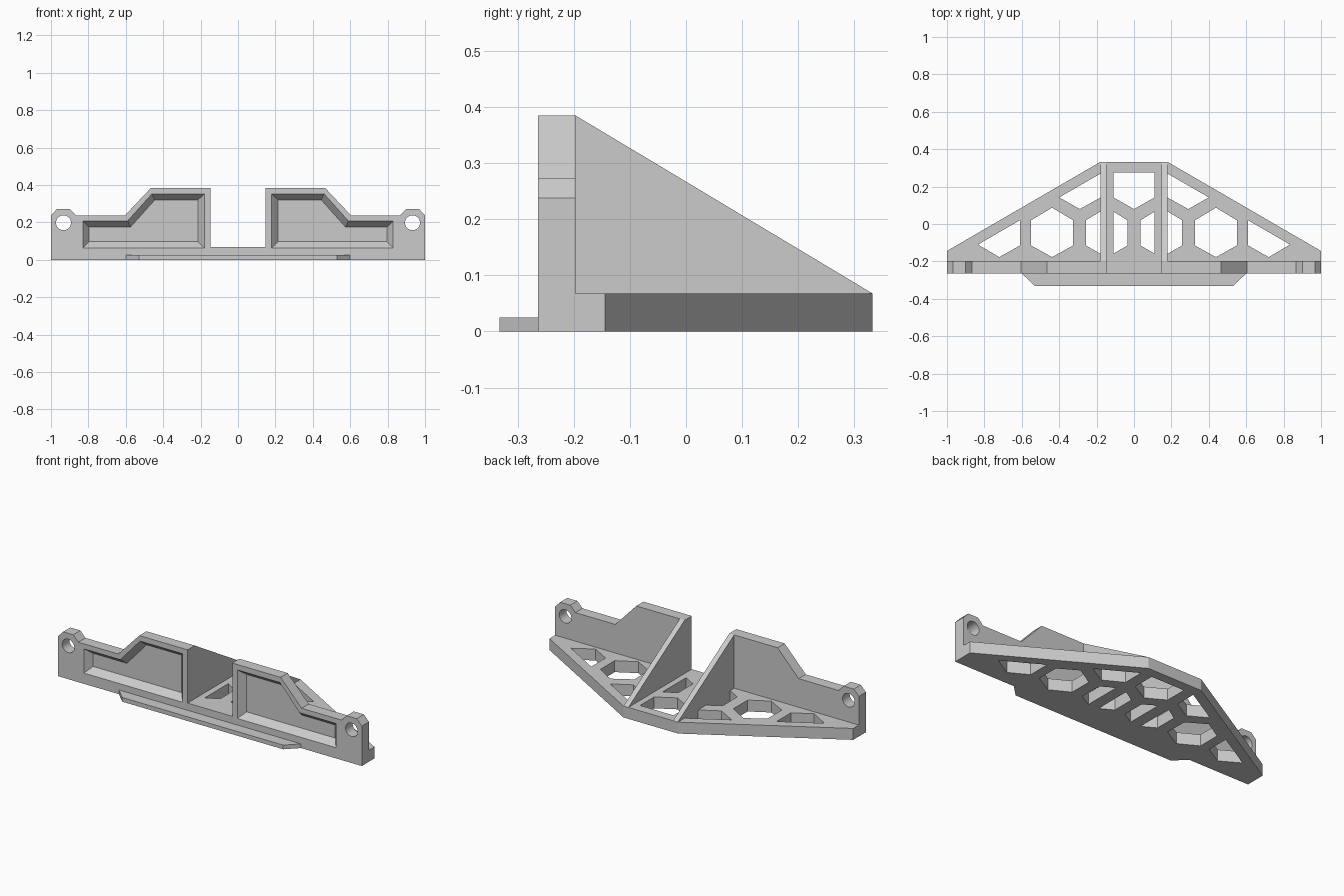
import bpy
import bmesh
import math

cube = bpy.data.objects.get("Cube")
if cube:
    bpy.data.objects.remove(cube, do_unlink=True)

grey = bpy.data.materials.new("plain grey")
grey.use_nodes = True
GREY = (0.6, 0.6, 0.6, 1)
grey.diffuse_color = GREY
grey.node_tree.nodes["Principled BSDF"].inputs["Base Color"].default_value = GREY

FRONT, BACK, REAR = -0.264, -0.197, 0.332   # plate front, plate back, base rear
BASE_H = 0.068
AXES = {"x": lambda a, b, d: (d, a, b),
        "y": lambda a, b, d: (a, d, b),
        "z": lambda a, b, d: (a, b, d)}


def loft(name, axis, rings):
    """Closed solid through (outline, depth) rings along an axis."""
    bm = bmesh.new()
    loops = [[bm.verts.new(AXES[axis](a, b, d)) for a, b in pts] for pts, d in rings]
    for lo, hi in zip(loops, loops[1:]):
        n = len(lo)
        for i in range(n):
            j = (i + 1) % n
            bm.faces.new((lo[i], lo[j], hi[j], hi[i]))
    bm.faces.new(loops[0])
    bm.faces.new(loops[-1])
    bmesh.ops.recalc_face_normals(bm, faces=bm.faces)
    mesh = bpy.data.meshes.new(name)
    bm.to_mesh(mesh)
    bm.free()
    mesh.materials.append(grey)
    obj = bpy.data.objects.new(name, mesh)
    bpy.context.collection.objects.link(obj)
    return obj


def prism(name, axis, pts, lo, hi):
    return loft(name, axis, [(pts, lo), (pts, hi)])


def flip(pts):
    return [(-a, b) for a, b in pts]


def cut(obj, cutters):
    """Subtract each cutter, then remove it."""
    bpy.context.view_layer.objects.active = obj
    for c in cutters:
        c.hide_render = True
        mod = obj.modifiers.new("cut", "BOOLEAN")
        mod.operation = "DIFFERENCE"
        mod.solver = "EXACT"
        mod.object = c
        bpy.ops.object.modifier_apply(modifier=mod.name)
        bpy.data.objects.remove(c, do_unlink=True)


# Front plate: half outline from the central notch to the outer ear
half = [(0.147, BASE_H), (0.147, 0.385), (0.465, 0.385), (0.604, 0.238),
        (0.866, 0.238), (0.9, 0.273), (0.967, 0.273), (1, 0.238), (1, 0)]
plate = prism("front_plate", "y", half + flip(half)[::-1], FRONT, BACK)

# Sloped-wall recesses and ear holes
outer = [(0.18, 0.064), (0.83, 0.064), (0.83, 0.208),
         (0.59, 0.208), (0.46, 0.353), (0.18, 0.353)]
inner = [(0.214, 0.097), (0.797, 0.097), (0.797, 0.175),
         (0.575, 0.175), (0.445, 0.32), (0.214, 0.32)]
ear = [(0.933 + 0.04 * math.cos(t * math.tau / 32),
        0.198 + 0.04 * math.sin(t * math.tau / 32)) for t in range(32)]
cutters = []
for side in (list, flip):
    cutters.append(loft("recess_cutter", "y", [
        (side(outer), FRONT - 0.05), (side(outer), FRONT), (side(inner), FRONT + 0.04)]))
    cutters.append(prism("ear_cutter", "y", side(ear), FRONT - 0.05, BACK + 0.05))
cut(plate, cutters)

# Base shelf
base = prism("base_shelf", "z", [(-1, BACK), (1, BACK), (1, -0.144), (0.18, REAR),
                                 (-0.18, REAR), (-1, -0.144)], 0, BASE_H)

# Honeycomb openings, clipped by the gusset strips and sloping edges
openings = [
    [(0.834, -0.11), (0.61, 0.02), (0.61, -0.115), (0.72, -0.177)],
    [(0.55, 0.02), (0.438, 0.087), (0.326, 0.02),
     (0.326, -0.115), (0.438, -0.177), (0.55, -0.115)],
    [(0.257, 0.02), (0.178, 0.068), (0.178, -0.16), (0.257, -0.115)],
    [(0.035, 0.02), (0.11, 0.066), (0.11, -0.158), (0.035, -0.115)],
    [(0.4, 0.142), (0.178, 0.27), (0.178, 0.142), (0.29, 0.08)],
]
cutters = [prism("opening_cutter", "z", side(pts), -0.1, 0.2)
           for pts in openings for side in (list, flip)]
cutters.append(prism("opening_cutter", "z", [
    (-0.11, 0.275), (-0.11, 0.142), (0, 0.08), (0.11, 0.142), (0.11, 0.275)], -0.1, 0.2))
cut(base, cutters)

# Triangular gussets beside the notch
brace = [(BACK, BASE_H), (REAR, BASE_H), (BACK, 0.385)]
prism("left_gusset", "x", brace, 0.147, 0.179)
prism("right_gusset", "x", brace, -0.179, -0.147)

# Thin front lip
prism("front_lip", "z", [(-0.6, FRONT), (-0.53, -0.332),
                         (0.53, -0.332), (0.6, FRONT)], 0, 0.025)
